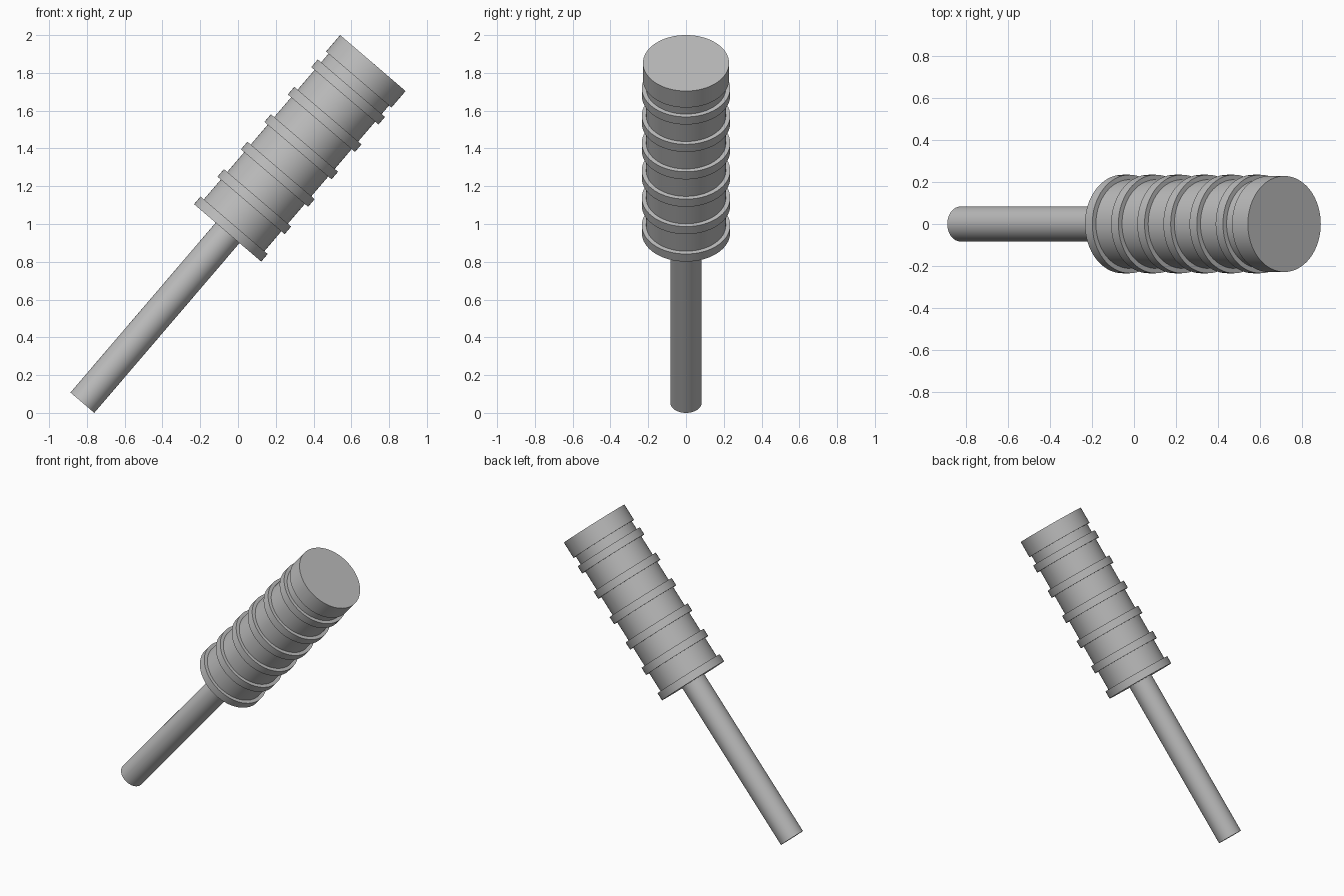
import bpy
import math
from mathutils import Matrix, Vector

cube = bpy.data.objects.get("Cube")
if cube:
    bpy.data.objects.remove(cube, do_unlink=True)

grey = bpy.data.materials.new("plain grey")
grey.use_nodes = True
colour = (0.5, 0.5, 0.5, 1)
grey.diffuse_color = colour
grey.node_tree.nodes["Principled BSDF"].inputs["Base Color"].default_value = colour

# The whole tool leans along one axis, from the handle's foot to the cap
FOOT = Vector((-0.824, 0, 0.054))
TIP = Vector((0.714, 0, 1.852))
LENGTH = (TIP - FOOT).length
AXIS = (TIP - FOOT).normalized()
TILT = AXIS.to_track_quat('Z', 'Y').to_matrix().to_4x4()


def disc(name, radius, start, end):
    """Cylinder along the tool's axis between two distances from the foot."""
    bpy.ops.mesh.primitive_cylinder_add(vertices=64, radius=radius, depth=end - start)
    ob = bpy.context.object
    ob.name = name
    ob.matrix_world = Matrix.Translation(FOOT + AXIS * (start + end) / 2) @ TILT
    ob.data.materials.append(grey)
    bpy.ops.object.shade_smooth_by_angle(angle=math.radians(30))
    return ob


HEAD = LENGTH / 2      # where the head begins
CAP = LENGTH - 0.115   # where the cap begins

disc("handle", 0.083, 0, HEAD + 0.03)
disc("head_core", 0.211, HEAD + 0.01, CAP + 0.02)
disc("end_cap", 0.228, CAP, LENGTH)

# Evenly spaced raised bands around the head
for i in range(6):
    start = HEAD + i * 0.191
    disc(f"band_{i + 1}", 0.234, start, start + 0.053)
